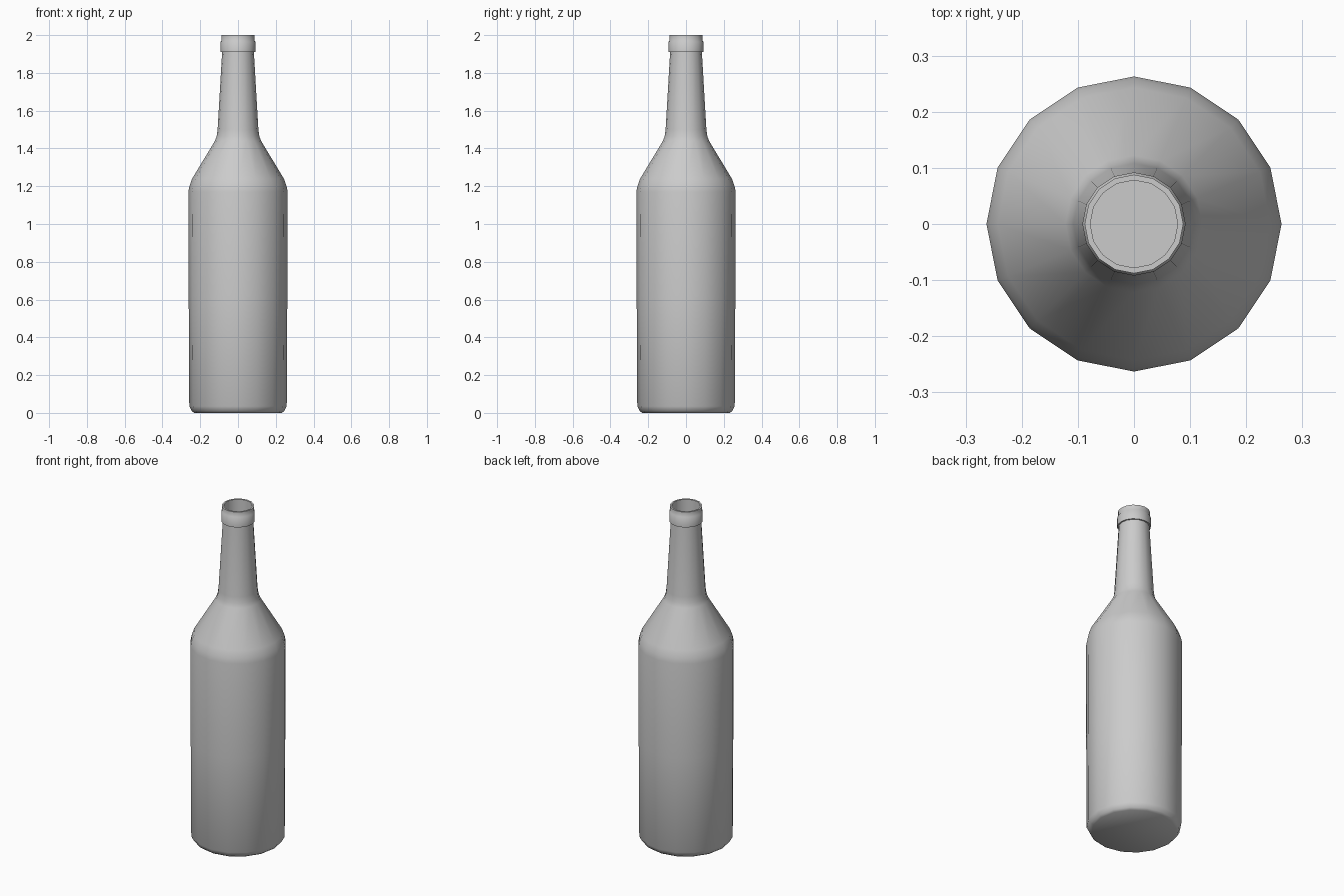
import bpy
import bmesh
from math import cos, sin, tau, radians

if "Cube" in bpy.data.objects:
    bpy.data.objects.remove(bpy.data.objects["Cube"], do_unlink=True)

SIDES = 16

grey = bpy.data.materials.new("plain grey")
grey.use_nodes = True
colour = (0.6, 0.6, 0.6, 1)
grey.diffuse_color = colour
grey.node_tree.nodes["Principled BSDF"].inputs["Base Color"].default_value = colour


def lathe(name, profile, sharp_angle):
    """Spin (radius, height) points around z and cap both ends."""
    bm = bmesh.new()
    rings = [[bm.verts.new((r * cos(tau * i / SIDES), r * sin(tau * i / SIDES), z))
              for i in range(SIDES)] for r, z in profile]
    for low, high in zip(rings, rings[1:]):
        for i in range(SIDES):
            j = (i + 1) % SIDES
            bm.faces.new((low[i], low[j], high[j], high[i]))
    bm.faces.new(rings[0][::-1])
    bm.faces.new(rings[-1])
    mesh = bpy.data.meshes.new(name)
    bm.to_mesh(mesh)
    bm.free()
    mesh.materials.append(grey)
    obj = bpy.data.objects.new(name, mesh)
    bpy.context.collection.objects.link(obj)
    bpy.ops.object.select_all(action="DESELECT")
    obj.select_set(True)
    bpy.context.view_layer.objects.active = obj
    bpy.ops.object.shade_smooth_by_angle(angle=radians(sharp_angle))
    return obj


# Whole bottle from base to lip, then down into the mouth
lathe("bottle", [
    (0.232, 0.0), (0.245, 0.01), (0.258, 0.035),          # base edge
    (0.261, 0.6), (0.263, 1.17),                          # body
    (0.257, 1.2), (0.243, 1.24),                          # shoulder
    (0.122, 1.44), (0.113, 1.465), (0.108, 1.5),          # neck root
    (0.084, 1.91), (0.092, 1.91), (0.092, 1.965),         # neck and collar
    (0.088, 1.97), (0.088, 2.0), (0.078, 2.0),            # lip
    (0.078, 1.8),                                         # mouth
], 40)
